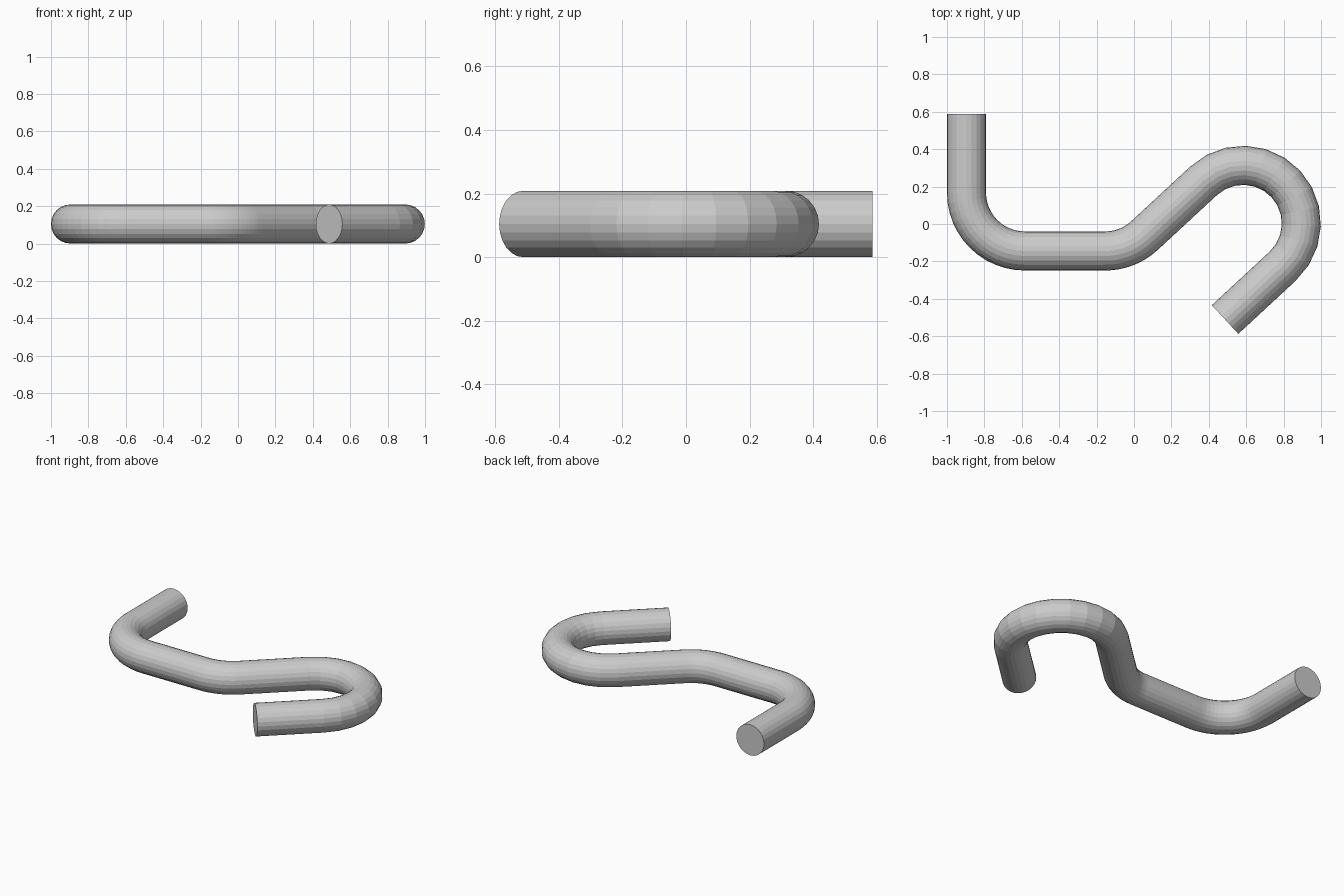
import bpy, bmesh
from math import sin, cos, pi, radians
from mathutils import Vector

if "Cube" in bpy.data.objects:
    bpy.data.objects.remove(bpy.data.objects["Cube"])

TUBE_R = 0.1045     # tube radius
BEND_R = 0.311      # centreline bend radius
SIDES = 24
BEND_STEPS = 12
SLANT = 42.8

# Centreline traced like a turtle: straight runs and bends (degrees, + = left)
pos, heading = Vector((-0.8955, 0.587)), radians(-90)
stations = [(pos.copy(), heading)]


def straight(length):
    global pos
    pos = pos + length * Vector((cos(heading), sin(heading)))
    stations.append((pos.copy(), heading))


def bend(degrees):
    global pos, heading
    side = 1 if degrees > 0 else -1
    centre = pos + side * BEND_R * Vector((-sin(heading), cos(heading)))
    for _ in range(BEND_STEPS):
        heading += radians(degrees) / BEND_STEPS
        pos = centre - side * BEND_R * Vector((-sin(heading), cos(heading)))
        stations.append((pos.copy(), heading))


straight(0.42)
bend(90)
straight(0.43)
bend(SLANT)
straight(0.43)
bend(-180)
straight(0.42)

# Sweep a round section along the centreline
bm = bmesh.new()
rings = []
for p, h in stations:
    ring = []
    for i in range(SIDES):
        a = 2 * pi * i / SIDES
        s = TUBE_R * cos(a)
        ring.append(bm.verts.new((p.x - s * sin(h), p.y + s * cos(h),
                                  TUBE_R + TUBE_R * sin(a))))
    rings.append(ring)
for r0, r1 in zip(rings, rings[1:]):
    for i in range(SIDES):
        j = (i + 1) % SIDES
        bm.faces.new((r0[i], r0[j], r1[j], r1[i]))

# Flat end caps
bm.faces.new(rings[0])
bm.faces.new(rings[-1])
bmesh.ops.recalc_face_normals(bm, faces=bm.faces)

mesh = bpy.data.meshes.new("bent_tube")
bm.to_mesh(mesh)
bm.free()
bpy.context.collection.objects.link(bpy.data.objects.new("bent_tube", mesh))
